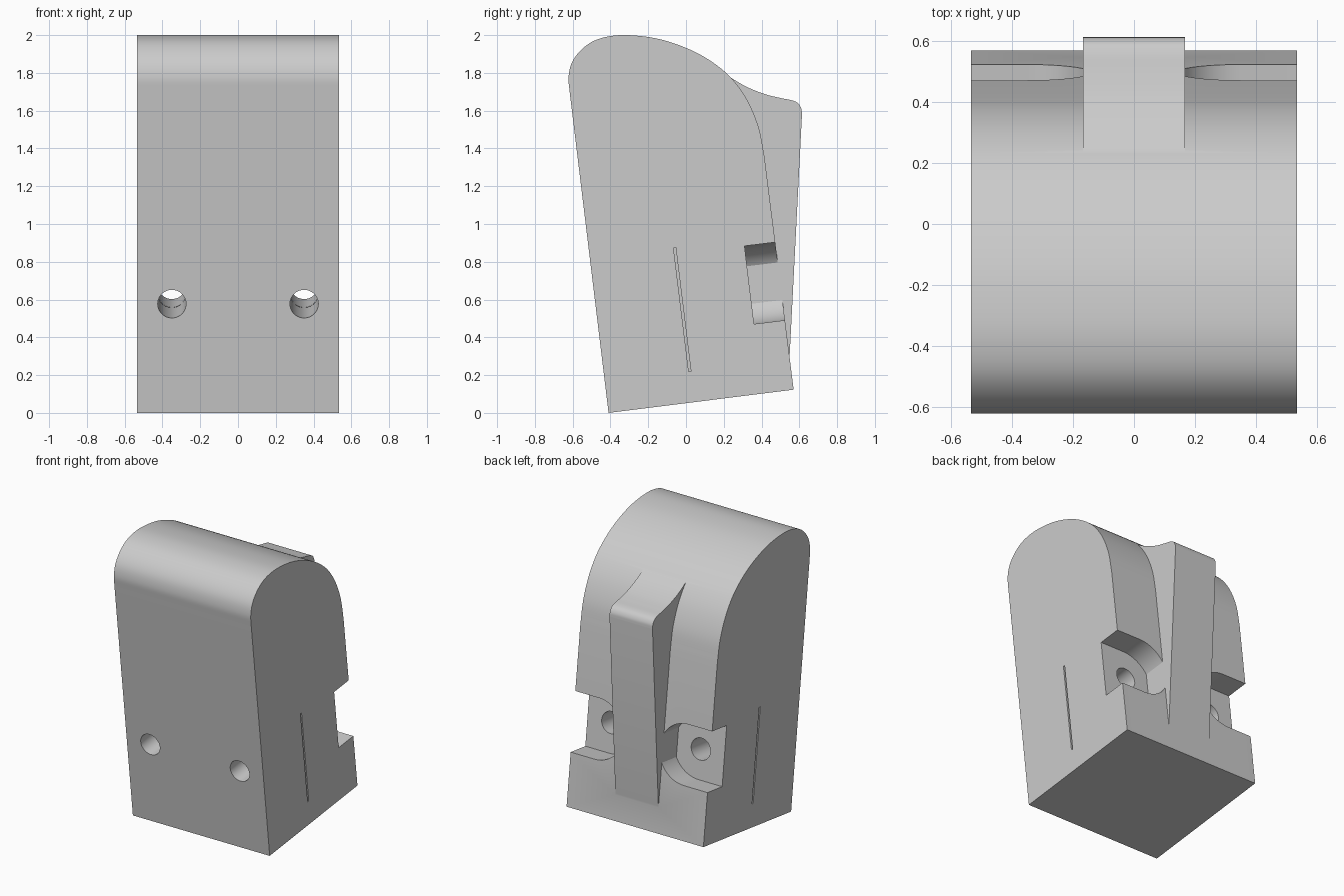
import bpy, bmesh, math
from mathutils import Vector, Matrix

if "Cube" in bpy.data.objects:
    bpy.data.objects.remove(bpy.data.objects["Cube"], do_unlink=True)

grey = bpy.data.materials.new("light grey")
grey.use_nodes = True
grey.diffuse_color = (0.6, 0.6, 0.6, 1)
grey.node_tree.nodes["Principled BSDF"].inputs["Base Color"].default_value = (0.6, 0.6, 0.6, 1)

TILT = Matrix.Rotation(math.radians(7), 3, 'X')   # the block leans towards the front


def smooth_path(pts, steps=5):
    """Catmull-Rom curve through the points."""
    p = [Vector(q) for q in pts]
    p = [2 * p[0] - p[1]] + p + [2 * p[-1] - p[-2]]
    out = []
    for a, b, c, d in zip(p, p[1:], p[2:], p[3:]):
        for i in range(steps):
            t = i / steps
            out.append(0.5 * (2 * b + (c - a) * t + (2 * a - 5 * b + 4 * c - d) * t * t
                              + (3 * b - a - 3 * c + d) * t ** 3))
    return [tuple(v) for v in out] + [tuple(pts[-1])]


def prism(name, outline, low, high, place):
    """Extrude a 2D outline from low to high; place maps (u, v, w) to a point."""
    bm = bmesh.new()
    ends = [[bm.verts.new(place(u, v, w)) for u, v in outline] for w in (low, high)]
    for end in ends:
        bm.faces.new(end)
    n = len(outline)
    for i in range(n):
        j = (i + 1) % n
        bm.faces.new((ends[0][i], ends[0][j], ends[1][j], ends[1][i]))
    bmesh.ops.recalc_face_normals(bm, faces=bm.faces)
    mesh = bpy.data.meshes.new(name)
    bm.to_mesh(mesh)
    bm.free()
    mesh.materials.append(grey)
    ob = bpy.data.objects.new(name, mesh)
    bpy.context.collection.objects.link(ob)
    return ob


def combine(target, tool, operation):
    """Apply a boolean and discard the tool."""
    mod = target.modifiers.new("boolean", 'BOOLEAN')
    mod.object, mod.operation, mod.solver = tool, operation, 'EXACT'
    bpy.context.view_layer.objects.active = target
    bpy.ops.object.modifier_apply(modifier=mod.name)
    bpy.data.objects.remove(tool, do_unlink=True)


def arc(radius, start, end, n):
    return [(radius * math.cos(math.radians(start + (end - start) * i / n)),
             radius * math.sin(math.radians(start + (end - start) * i / n))) for i in range(n + 1)]


def side_profile(u, v, w):
    return Vector((w, u, v))


# Leaning block with a rounded top
crown = smooth_path([(0.415, 1.36), (0.385, 1.51), (0.33, 1.645), (0.26, 1.75), (0.183, 1.825),
                     (0.08, 1.894), (-0.04, 1.948), (-0.17, 1.985), (-0.31, 2.0), (-0.41, 1.993),
                     (-0.495, 1.966), (-0.562, 1.915), (-0.606, 1.85), (-0.622, 1.775),
                     (-0.616, 1.70)])
body = prism("block", [(-0.41, 0), (0.57, 0.123)] + crown, -0.535, 0.535, side_profile)

# Screw pockets, screw holes and thin side slits, mirrored left and right
for s in (-1, 1):
    centre = Vector((s * 0.35, 0.335, 0.677))

    def across(u, v, w):
        return centre + TILT @ Vector((s * u, w, v))

    pocket = [(0.4, -0.208)] + arc(0.208, -90, -270, 28) + [(0.4, 0.208)]
    combine(body, prism("pocket_cutter", pocket, 0, 0.5, across), 'DIFFERENCE')
    hole = arc(0.075, 0, 360, 40)[:-1]
    combine(body, prism("hole_cutter", hole, -1.1, 0.1, across), 'DIFFERENCE')

    def sideways(u, v, w):
        return Vector((0, -0.02, 0.547)) + TILT @ Vector((0, u, v)) + Vector((s * w, 0, 0))

    slit = [(-0.006, -0.33), (0.006, -0.33), (0.006, 0.33), (-0.006, 0.33)]
    combine(body, prism("slit_cutter", slit, 0.2, 0.7, sideways), 'DIFFERENCE')

# Raised rib down the middle of the back
lip = smooth_path([(0.183, 1.815), (0.25, 1.767), (0.33, 1.722), (0.42, 1.687), (0.50, 1.667),
                   (0.56, 1.655), (0.592, 1.640), (0.61, 1.612), (0.614, 1.58)])
rib = [(0.1, 0.3), (0.1, 1.75)] + lip + [(0.549, 0.308), (0.543, 0.2)]
combine(body, prism("rib", rib, -0.168, 0.168, side_profile), 'UNION')

# Smooth curves, keep the edges sharp
bpy.ops.object.select_all(action='DESELECT')
body.select_set(True)
bpy.context.view_layer.objects.active = body
bpy.ops.object.shade_smooth_by_angle(angle=math.radians(25))
